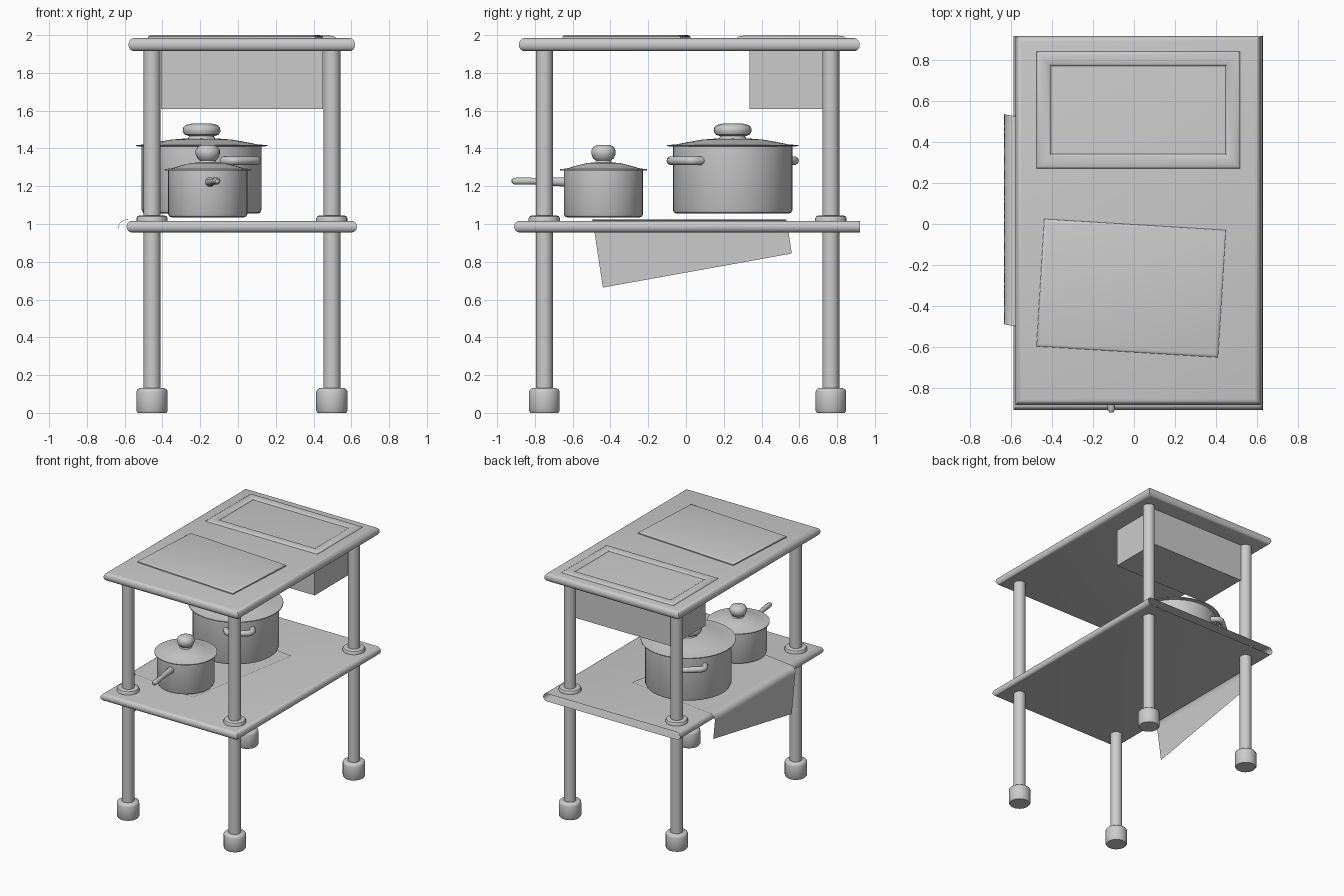
import bpy, bmesh
from math import sin, cos, pi, radians
from mathutils import Vector

if "Cube" in bpy.data.objects:
    bpy.data.objects.remove(bpy.data.objects["Cube"])


def finish(name, bm, angle=40):
    bmesh.ops.recalc_face_normals(bm, faces=bm.faces)
    me = bpy.data.meshes.new(name)
    bm.to_mesh(me)
    bm.free()
    ob = bpy.data.objects.new(name, me)
    bpy.context.collection.objects.link(ob)
    me.shade_smooth()
    me.set_sharp_from_angle(angle=radians(angle))
    return ob


def loft(name, rings, caps=True):
    bm = bmesh.new()
    vs = [[bm.verts.new(p) for p in r] for r in rings]
    n = len(vs[0])
    for a, b in zip(vs, vs[1:]):
        for i in range(n):
            j = (i + 1) % n
            bm.faces.new((a[i], a[j], b[j], b[i]))
    if caps:
        bm.faces.new(vs[0])
        bm.faces.new(vs[-1])
    return finish(name, bm)


def lathe(name, c, profile, n=32):
    return loft(name, [[(c[0] + r * cos(2 * pi * i / n), c[1] + r * sin(2 * pi * i / n), z)
                        for i in range(n)] for r, z in profile])


def rect(x0, x1, y0, y1, z, d=0.0):
    return [(x0 + d, y0 + d, z), (x1 - d, y0 + d, z), (x1 - d, y1 - d, z), (x0 + d, y1 - d, z)]


def tube(name, path, radii):
    cu = bpy.data.curves.new(name, 'CURVE')
    cu.dimensions = '3D'
    cu.bevel_depth = 1.0
    cu.bevel_resolution = 3
    cu.use_fill_caps = True
    sp = cu.splines.new('POLY')
    sp.points.add(len(path) - 1)
    for p, co, r in zip(sp.points, path, radii):
        p.co = (*co, 1)
        p.radius = r
    ob = bpy.data.objects.new(name, cu)
    bpy.context.collection.objects.link(ob)
    bpy.ops.object.select_all(action='DESELECT')
    ob.select_set(True)
    bpy.context.view_layer.objects.active = ob
    bpy.ops.object.convert(target='MESH')
    bpy.ops.object.shade_smooth_by_angle(angle=radians(50))


# Table top with rounded rim
edge = [(0.03 - 0.03 * sin(pi * k / 8), 0.5 - 0.5 * cos(pi * k / 8)) for k in range(9)]
loft("table_top", [rect(-0.58, 0.62, -0.885, 0.92, 1.915 + 0.069 * t, d) for d, t in edge])

# Lower shelf: rounded on three sides, cut off open at the back
shelf = loft("lower_shelf", [[(-0.59 + d, -0.91 + d, z), (0.63 - d, -0.91 + d, z),
                              (0.63 - d, 0.92, z), (-0.59 + d, 0.92, z)]
                             for d, t in edge for z in [0.955 + 0.062 * t]])
bm = bmesh.new()
bm.from_mesh(shelf.data)
back = [f for f in bm.faces if all(v.co.y > 0.919 for v in f.verts)]
bmesh.ops.delete(bm, geom=back, context='FACES')
bm.to_mesh(shelf.data)
bm.free()

# Legs with feet and shelf collars
for sx, x in (("left", -0.455), ("right", 0.497)):
    for sy, y in (("front", -0.75), ("back", 0.767)):
        tag = f"{sy}_{sx}"
        lathe(tag + "_leg", (x, y), [(0.045, 0.1), (0.045, 1.93)], 20)
        lathe(tag + "_foot", (x, y), [(0.076, 0), (0.083, 0.012), (0.083, 0.112),
                                      (0.078, 0.124), (0.066, 0.131), (0.04, 0.131)], 14)
        lathe(tag + "_collar", (x, y), [(0.083, 1.01), (0.083, 1.03), (0.077, 1.041),
                                        (0.066, 1.045), (0.04, 1.045)], 20)

# Sink basin and its raised frame
bx = (-0.407, 0.45, 0.335, 0.768)
loft("sink_basin", [rect(*bx, 1.61), rect(*bx, 1.92)])
loft("sink_frame", [rect(-0.478, 0.52, 0.27, 0.845, 1.983 + 0.014 * sin(pi * k / 8), 0.036 - 0.036 * cos(pi * k / 8))
                    for k in range(9)], caps=False)

# Cutting board lying slightly askew
board = loft("cutting_board", [rect(-0.445, 0.445, -0.312, 0.312, z, d) for z, d in
                               ((0, 0), (0.008, 0), (0.013, 0.005), (0.016, 0.016))])
board.location = (-0.014, -0.314, 1.984)
board.rotation_euler.z = radians(-3.5)

# Large pot, lid and knob
P = Vector((-0.193, 0.247, 0))
lathe("large_pot", P, [(0.295, 1.055), (0.31, 1.06), (0.317, 1.075), (0.317, 1.412)], 40)
lathe("large_pot_lid", P, [(0.3, 1.41), (0.348, 1.412), (0.348, 1.418), (0.3, 1.421),
                           (0.24, 1.433), (0.16, 1.447), (0.08, 1.453)], 40)
lathe("large_pot_knob", P, [(0.075, 1.445), (0.066, 1.465), (0.09, 1.473), (0.1, 1.49),
                            (0.098, 1.51), (0.085, 1.524), (0.055, 1.531)], 24)

# Two loop handles
for name, a in (("front", radians(-50)), ("back", radians(130))):
    out, side = Vector((cos(a), sin(a), 0)), Vector((-sin(a), cos(a), 0))
    shape = [(0.29, -0.095), (0.335, -0.095), (0.358, -0.083), (0.369, -0.058),
             (0.369, 0.058), (0.358, 0.083), (0.335, 0.095), (0.29, 0.095)]
    tube(f"large_pot_{name}_handle", [P + out * o + side * s + Vector((0, 0, 1.335))
                                      for o, s in shape], [0.023] * 8)

# Small saucepan, lid, knob and straight handle
S = (-0.16, -0.437)
lathe("saucepan", S, [(0.19, 1.035), (0.203, 1.039), (0.21, 1.052), (0.21, 1.285)], 36)
lathe("saucepan_lid", S, [(0.2, 1.282), (0.23, 1.284), (0.23, 1.29), (0.19, 1.295),
                          (0.14, 1.31), (0.09, 1.322), (0.04, 1.327)], 36)
lathe("saucepan_knob", S, [(0.05, 1.318), (0.04, 1.335), (0.055, 1.348), (0.064, 1.37),
                           (0.064, 1.39), (0.054, 1.408), (0.032, 1.419)], 20)
tube("saucepan_handle",
     [(-0.15, -0.63, 1.222), (-0.14, -0.7, 1.224), (-0.127, -0.78, 1.227), (-0.114, -0.88, 1.227),
      (-0.111, -0.91, 1.227), (-0.11, -0.922, 1.227)],
     [0.026, 0.023, 0.018, 0.02, 0.018, 0.01])

# Square cloth turned on the shelf and draped over the left edge
EDGE, R, Z = -0.59, 0.045, 1.023


def drape(u, y):
    s = EDGE - u
    if s <= 0:
        return (u, y, Z)
    if s < R * pi / 2:
        return (EDGE - R * sin(s / R), y, Z - R + R * cos(s / R))
    return (EDGE - R, y, Z - R - (s - R * pi / 2))


bm = bmesh.new()
corner, across, along = Vector((-0.975, -0.44)), Vector((0.985, -0.15)), Vector((0.18, 1.0))
NA, NB = 80, 12
grid = [[bm.verts.new(drape(*(corner + across * (i / NA) + along * (j / NB))))
         for j in range(NB + 1)] for i in range(NA + 1)]
for i in range(NA):
    for j in range(NB):
        bm.faces.new((grid[i][j], grid[i + 1][j], grid[i + 1][j + 1], grid[i][j + 1]))
finish("draped_cloth", bm, 60)
